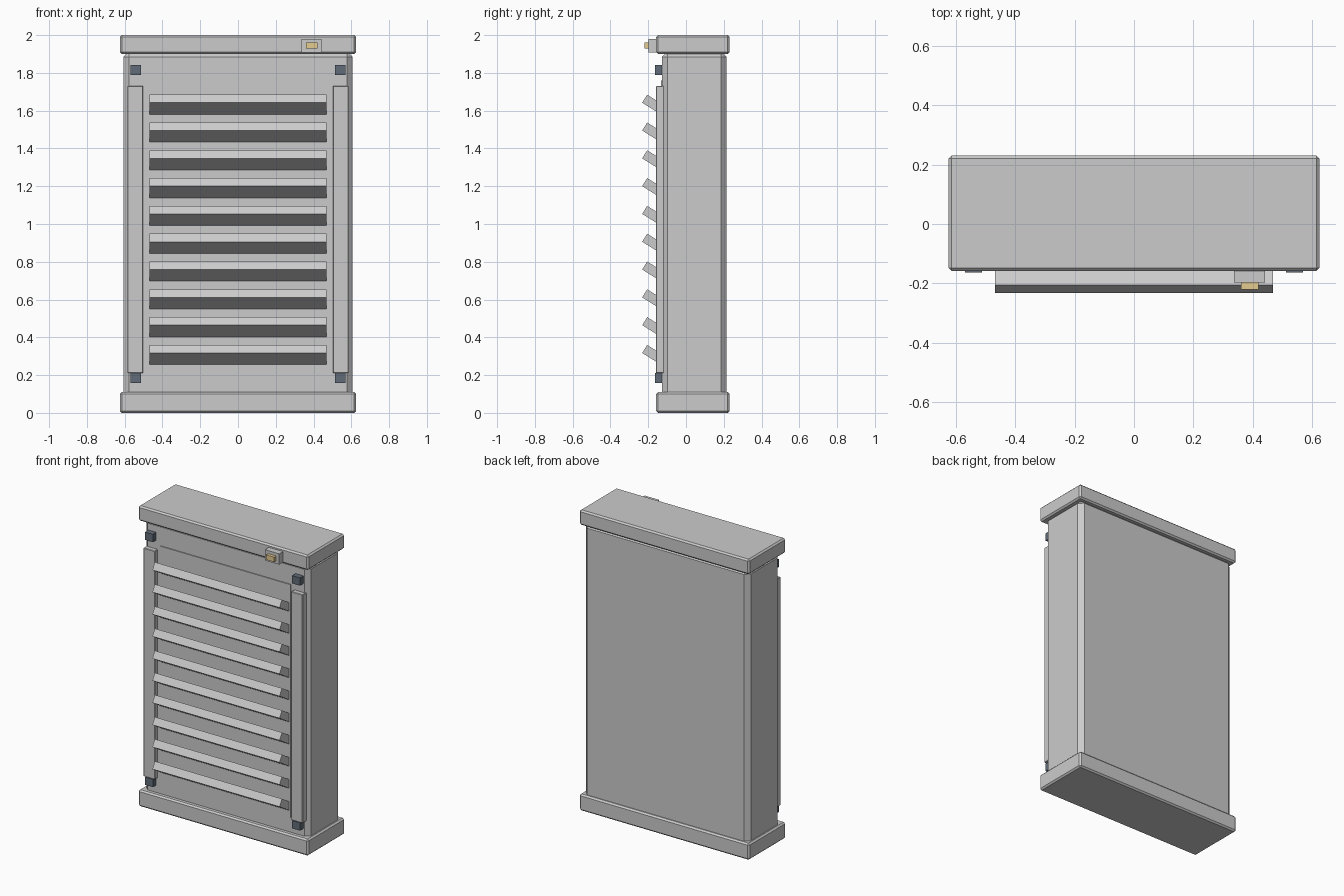
import bpy, bmesh
from math import radians, sin, cos

if "Cube" in bpy.data.objects:
    bpy.data.objects.remove(bpy.data.objects["Cube"])


def material(name, rgb):
    m = bpy.data.materials.new(name)
    m.diffuse_color = (*rgb, 1)
    m.use_nodes = True
    m.node_tree.nodes["Principled BSDF"].inputs["Base Color"].default_value = m.diffuse_color
    return m


def box(name, x, y, z, bevel=0, mat=None):
    """Box from (min, max) ranges, with an optional flat chamfer."""
    bm = bmesh.new()
    bmesh.ops.create_cube(bm, size=1)
    for v in bm.verts:
        v.co = [r[0] + (c + 0.5) * (r[1] - r[0]) for c, r in zip(v.co, (x, y, z))]
    me = bpy.data.meshes.new(name)
    bm.to_mesh(me)
    bm.free()
    ob = bpy.data.objects.new(name, me)
    bpy.context.collection.objects.link(ob)
    if bevel:
        mod = ob.modifiers.new("chamfer", 'BEVEL')
        mod.width = bevel
        mod.segments = 1
    if mat:
        me.materials.append(mat)
    return ob


steel = material("dark_steel", (0.12, 0.15, 0.19))
brass = material("brass", (0.78, 0.6, 0.28))

# Cabinet body with base and top caps
box("cabinet_body", (-0.607, 0.607), (-0.127, 0.215), (0.08, 1.915), 0.03)
box("base_cap", (-0.625, 0.625), (-0.158, 0.231), (0, 0.11), 0.01)
box("top_cap", (-0.625, 0.625), (-0.158, 0.231), (1.9, 2.0), 0.01)

# Front panel behind the louvers
box("front_panel", (-0.48, 0.48), (-0.133, -0.1), (0.21, 1.76))

# Side rails and corner bolts, mirrored left and right
for side, s in (("left", -1), ("right", 1)):
    def span(a, b):
        return tuple(sorted((s * a, s * b)))
    box(side + "_rail", span(0.502, 0.586), (-0.158, -0.11), (0.21, 1.73), 0.003)
    for level, z in (("lower", 0.185), ("upper", 1.815)):
        box(f"{side}_{level}_bolt", span(0.513, 0.57), (-0.163, -0.11),
            (z - 0.026, z + 0.026), 0, steel)

# Tilted louver slats, sloping down toward the panel
TILT, LENGTH, THICK = radians(32), 0.14, 0.05
for i in range(10):
    slat = box(f"louver_slat_{i + 1}", (-0.468, 0.468), (0, LENGTH), (0, THICK))
    slat.rotation_euler.x = -TILT
    slat.location = (0, -0.232, 1.642 - i * 0.1472)

# Latch on the top cap
box("latch_plate", (0.337, 0.442), (-0.198, -0.15), (1.908, 1.98))
box("latch_button", (0.36, 0.42), (-0.22, -0.19), (1.928, 1.96), 0, brass)
